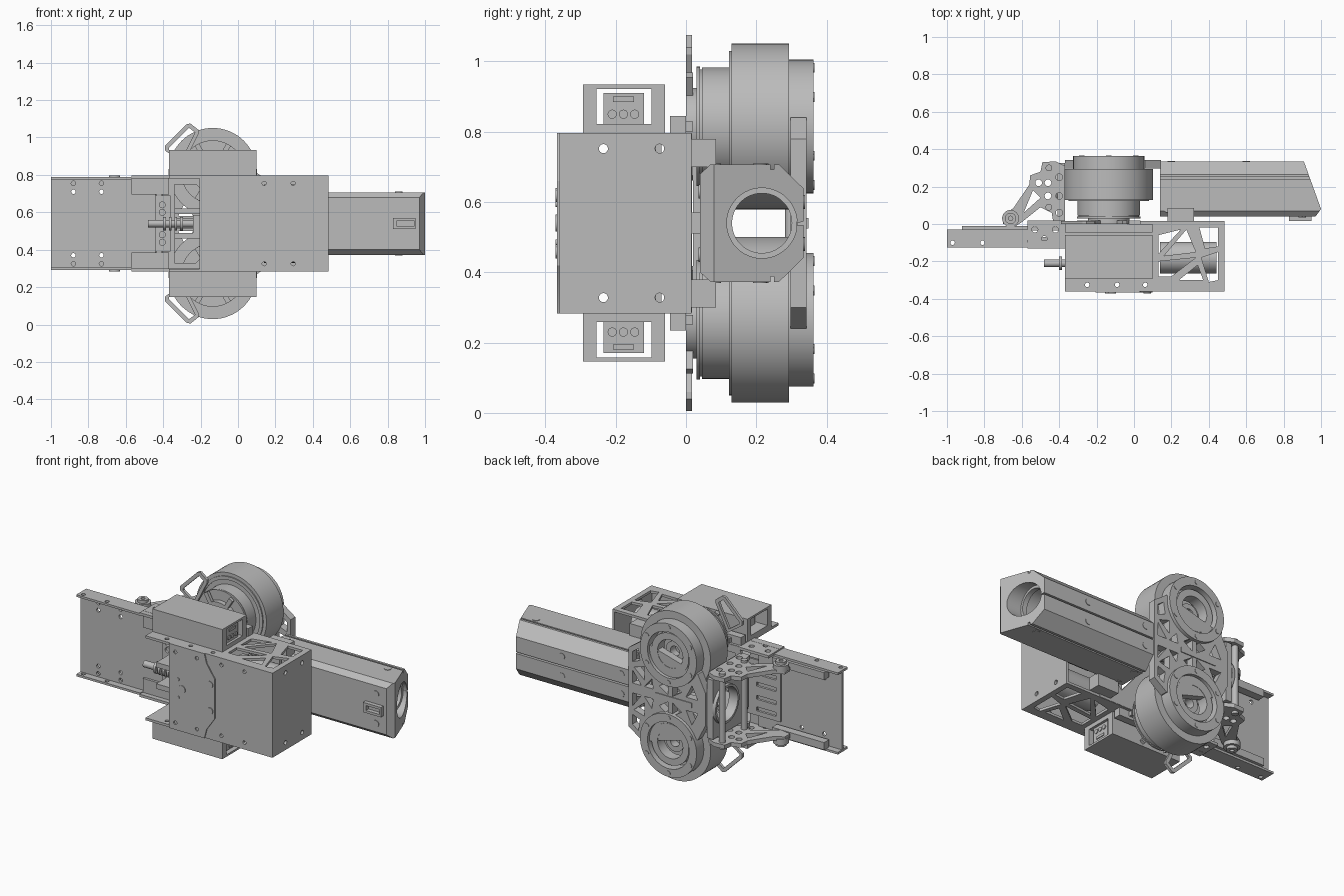
import bpy, bmesh, math
from mathutils import Matrix

default_cube = bpy.data.objects.get("Cube")
if default_cube:
    bpy.data.objects.remove(default_cube, do_unlink=True)

grey = bpy.data.materials.new("plain_grey")
grey.use_nodes = True
grey.diffuse_color = (0.5, 0.5, 0.5, 1)
grey.node_tree.nodes["Principled BSDF"].inputs["Base Color"].default_value = grey.diffuse_color

MID = 0.54          # height of the symmetry plane
WHEEL_X = -0.135    # flywheel axis
WHEEL_RISE = 0.275  # flywheel axis distance from the symmetry plane
BORE_Y = 0.216      # launch axis

AXES = {
    "x": Matrix(((0, 0, 1, 0), (1, 0, 0, 0), (0, 1, 0, 0), (0, 0, 0, 1))),
    "y": Matrix(((1, 0, 0, 0), (0, 0, -1, 0), (0, 1, 0, 0), (0, 0, 0, 1))),
    "z": Matrix.Identity(4),
}


def circle(u, v, radius, sides=48):
    steps = [2 * math.pi * i / sides for i in range(sides)]
    return [(u + radius * math.cos(a), v + radius * math.sin(a)) for a in steps]


def rect(left, right, low, high):
    return [(left, low), (right, low), (right, high), (left, high)]


def dots(radius, *centres):
    return [circle(u, v, radius, 16) for u, v in centres]


def mirrored(half):
    """Close a half outline given as (u, offset above the middle)."""
    return [(u, MID + d) for u, d in half] + [(u, MID - d) for u, d in reversed(half)]


def both(loops):
    """The loops plus their reflection in the symmetry plane."""
    return loops + [[(u, 2 * MID - v) for u, v in loop] for loop in loops]


def slab(name, axis, low, high, *loops):
    """Extrude outlines along an axis; inner loops become holes."""
    curve = bpy.data.curves.new(name, "CURVE")
    curve.dimensions = "2D"
    curve.fill_mode = "BOTH"
    curve.extrude = (high - low) / 2
    for loop in loops:
        spline = curve.splines.new("POLY")
        spline.points.add(len(loop) - 1)
        for point, (u, v) in zip(spline.points, loop):
            point.co = (u, v, 0, 1)
        spline.use_cyclic_u = True
    helper = bpy.data.objects.new(name + "_outline", curve)
    bpy.context.collection.objects.link(helper)
    graph = bpy.context.evaluated_depsgraph_get()
    mesh = bpy.data.meshes.new_from_object(helper.evaluated_get(graph))
    bpy.data.objects.remove(helper, do_unlink=True)
    shift = [(low + high) / 2 if a == axis else 0 for a in "xyz"]
    bm = bmesh.new()
    bm.from_mesh(mesh)
    bmesh.ops.transform(bm, matrix=Matrix.Translation(shift) @ AXES[axis], verts=bm.verts)
    bmesh.ops.remove_doubles(bm, verts=bm.verts, dist=0.0001)
    bmesh.ops.recalc_face_normals(bm, faces=bm.faces)
    bm.to_mesh(mesh)
    bm.free()
    mesh.materials.clear()
    mesh.materials.append(grey)
    part = bpy.data.objects.new(name, mesh)
    bpy.context.collection.objects.link(part)
    smooth(part)
    return part


def smooth(part):
    bpy.ops.object.select_all(action="DESELECT")
    part.select_set(True)
    bpy.context.view_layer.objects.active = part
    bpy.ops.object.shade_smooth_by_angle(angle=math.radians(25))


def pair(name, low, high, *loops):
    """Two horizontal slabs, above and below the symmetry plane."""
    slab("upper_" + name, "z", MID + low, MID + high, *loops)
    slab("lower_" + name, "z", MID - high, MID - low, *loops)


# Barrel: chamfered tube with seams, sheared to a raked muzzle with a cut lower lip
half = [(.315, .005), (.335, .005), (.335, .098), (.265, .167), (.25, .167), (.25, .152),
        (.24, .152), (.24, .167), (.07, .167), (.04, .14)]
barrel = slab("barrel", "x", 0.14, 0.99, mirrored(half), circle(BORE_Y, MID, 0.1))
bm = bmesh.new()
bm.from_mesh(barrel.data)
for vert in bm.verts:
    if vert.co.x > 0.5:
        vert.co.x = 1.0 - 0.36 * (vert.co.y - 0.08)
cut = bmesh.ops.bisect_plane(bm, geom=bm.verts[:] + bm.edges[:] + bm.faces[:],
                             plane_co=(1.0, 0.08, MID), plane_no=(0.8, -0.6, 0), clear_outer=True)
rim = [e for e in cut["geom_cut"] if isinstance(e, bmesh.types.BMEdge)]
bmesh.ops.holes_fill(bm, edges=rim, sides=0)
bmesh.ops.recalc_face_normals(bm, faces=bm.faces)
bm.to_mesh(barrel.data)
bm.free()
smooth(barrel)
slab("muzzle_collar", "x", 0.86, 0.89, circle(BORE_Y, MID, 0.102), circle(BORE_Y, MID, 0.085))
slab("barrel_front_tab", "y", 0.015, 0.045, rect(.83, .95, .51, .57), rect(.85, .94, .525, .555))
slab("barrel_front_screws", "y", 0.036, 0.042, *both(dots(0.02, (0.9, 0.63))))
slab("barrel_back_screws", "y", 0.333, 0.338, *both(dots(0.02, (0.2, 0.6), (0.6, 0.6))))
pair("barrel_screws", 0.165, 0.17, *dots(0.02, (.18, .215), (.18, .08), (.86, .21)))
pair("barrel_mount", 0.16, 0.24, rect(.18, .32, 0.01, 0.085))

# Flywheels with motors, caps, screws and wire loops
for side, label in ((1, "upper"), (-1, "lower")):
    z = MID + side * WHEEL_RISE

    def ring(name, low, high, outer, inner=None):
        loops = [circle(WHEEL_X, z, r, 64) for r in (outer, inner) if r]
        slab(label + "_" + name, "y", low, high, *loops)

    ring("motor_base", 0.0, 0.03, 0.11, 0.04)
    ring("motor_front_rim", 0.03, 0.04, 0.17)
    ring("motor_can", 0.04, 0.115, 0.162)
    ring("motor_back_rim", 0.045, 0.125, 0.168, 0.1)
    ring("wheel", 0.129, 0.293, 0.236, 0.115)
    ring("wheel_floor", 0.115, 0.25, 0.12)
    ring("wheel_front_lip", 0.122, 0.13, 0.215, 0.195)
    ring("cap", 0.29, 0.363, 0.19, 0.14)
    ring("bearing", 0.28, 0.345, 0.125, 0.085)
    ring("hub", 0.24, 0.3, 0.06, 0.03)
    screws = [(WHEEL_X + 0.167 * math.cos(a), z + 0.167 * math.sin(a))
              for a in [math.pi / 6 + i * math.pi / 3 for i in range(6)]]
    slab(label + "_cap_screws", "y", 0.35, 0.366, *dots(0.014, *screws))
    slab(label + "_motor_spokes", "y", 0.0, 0.02,
         *[[(WHEEL_X + r * math.cos(a + t), z + r * math.sin(a + t))
            for r, t in ((0.1, -.12), (0.17, -.08), (0.17, .08), (0.1, .12))]
           for a in [i * math.pi / 3 for i in range(6)]])
outer = [(-.29, .86), (-.39, .93), (-.39, .955), (-.275, 1.07), (-.255, 1.075), (-.21, 1.04), (-.21, 1.02)]
inner = [(-.3, .885), (-.37, .935), (-.37, .945), (-.262, 1.052), (-.23, 1.027)]
slab("wire_loops", "y", 0.0, 0.017, *both([outer, inner]))

# Back plate joining the wheels, with truss openings
truss = [[(-.32, .58), (-.24, .58), (-.28, .66)], [(-.21, .6), (-.15, .56), (-.15, .64)],
         [(-.12, .56), (-.06, .6), (-.12, .64)], [(-.02, .57), (.04, .57), (-.01, .63)],
         [(.06, .57), (.12, .57), (.12, .65)], [(.04, .61), (.11, .67), (.04, .69)],
         [(.07, .72), (.12, .7), (.12, .76), (.08, .79)]]
slab("back_plate", "y", 0.297, 0.343,
     mirrored([(-.37, .1), (-.32, .2), (.0, .29), (.06, .3), (.145, .24), (.145, .1)]), *both(truss))
slab("back_plate_bar", "y", 0.335, 0.348, rect(-.28, -.04, .525, .555))

# Backbone plate behind the housing
slab("backbone", "y", 0.0, 0.017,
     mirrored([(-.42, .1), (-.37, .255), (.25, .255), (.28, .2)]),
     *both([rect(-.34, -.17, .57, .75), [(.0, .58), (.2, .58), (.1, .7)]]))
slab("backbone_lips", "y", -0.045, 0.0, *both([rect(-.37, .1, .78, .845)]))

# Main housing: front cover, overlay, pierced sides and end wall
slab("front_cover", "y", -0.36, -0.345, rect(-.206, .484, .283, .797),
     *both(dots(0.011, (.14, .755), (.295, .755))))
overlay = mirrored([(-.206, .257), (.03, .257), (.045, .2), (.1, .12)])
slab("front_overlay", "y", -0.367, -0.36, overlay, *both(dots(0.011, (-.165, .755), (-.02, .755))))
slab("overlay_screws", "y", -0.372, -0.36,
     *both(dots(0.02, (.07, .62))), *dots(0.024, (-.12, MID)),
     *both(dots(0.009, (-.145, .595))))
openings = [[(.13, -.06), (.25, -.03), (.13, -.16)], [(.28, -.03), (.33, -.15), (.16, -.17)],
            [(.35, -.02), (.45, -.02), (.45, -.12), (.38, -.13)],
            [(.13, -.2), (.33, -.18), (.2, -.28), (.13, -.28)],
            [(.36, -.18), (.45, -.15), (.45, -.3), (.4, -.31)], [(.34, -.22), (.37, -.3), (.24, -.3)]]
side = [(-.37, -.36), (.1, -.36), (.48, -.345), (.48, .015), (-.37, .015)]
pair("housing_side", 0.242, 0.257, side, *openings,
     *dots(0.012, (-.25, -.325), (-.09, -.325), (.06, -.325)))
slab("end_wall", "x", 0.47, 0.484, rect(-.36, .015, .283, .797),
     *both(dots(0.013, (-.235, .752), (-.075, .752))))
slab("inner_motors", "x", 0.14, 0.44, *both([circle(-.18, .665, .085)]))

# Hollow side boxes with connectors
slab("side_boxes", "x", -0.37, 0.1,
     *both([rect(-.293, -.06, .797, .934), rect(-.255, -.098, .822, .922)]))
slab("connectors", "x", -0.3, 0.085, *both([rect(-.235, -.12, .815, .91)]))
pins = dots(0.013, (-.21, .85), (-.178, .85), (-.146, .85))
slab("connector_pins", "x", 0.08, 0.09, *both(pins + [rect(-.208, -.148, .885, .9)]))

# Rear tray with flanges, rails and slotted floor
slab("tray_floor", "y", -0.085, -0.07, rect(-1, -.44, .3, .782),
     *both(dots(0.012, (-.88, .755), (-.88, .71), (-.73, .755), (-.73, .71))))
pair("tray_flange", 0.235, 0.248, rect(-1, -.57, -.125, -.03),
     *dots(0.012, (-.97, -.1), (-.81, -.1)))
pair("tray_rail", 0.19, 0.235, rect(-.92, -.57, -.06, -.012))
slots = [rect(-.59, -.46, z - .012, z + .012) for z in (.43, .5, .58, .65)]
slab("slotted_plate", "y", -0.035, -0.02, rect(-.62, -.37, .39, .69), *slots)
pair("tray_bracket_lip", 0.24, 0.256, rect(-.57, -.37, -.13, .02),
     *dots(0.016, (-.53, -.03), (-.48, -.08), (-.42, -.03)))
slab("tray_bracket_faces", "y", -0.1, -0.085, *both([rect(-.57, -.37, .695, .797)]))
slab("link_plate", "y", -0.1, -0.085, rect(-.44, -.36, .39, .69),
     *both(dots(0.016, (-.405, .64), (-.405, .6))))

# Plunger shaft with collars, and its carrier
slab("plunger_shaft", "x", -0.48, -0.2, circle(-.21, MID, .02, 24))
for i in range(4):
    slab("plunger_collar", "x", -0.4 + 0.03 * i, -0.385 + 0.03 * i, circle(-.21, MID, .036, 24))
slab("plunger_carrier", "y", -0.3, -0.12, *both([rect(-.34, -.2, .59, .62)]), rect(-.24, -.2, .47, .585))

# Swing arms with rollers, posts and the ring guide
arm = [(-.7, .0), (-.7, .05), (-.645, .085), (-.56, .21), (-.555, .26), (-.5, .28), (-.49, .33),
       (-.42, .335), (-.37, .31), (-.37, .0), (-.43, .0), (-.44, .06), (-.5, .09), (-.6, .01), (-.63, -.01)]
pair("swing_arm", 0.19, 0.215, arm, [(-.59, .06), (-.5, .14), (-.54, .18)],
     *dots(0.018, (-.46, .15), (-.46, .22), (-.4, .06), (-.4, .15), (-.4, .25), (-.51, .22)))
pair("roller", 0.205, 0.24, circle(-.66, .03, .045))
pair("roller_cap", 0.235, 0.257, circle(-.66, .03, .03, 24), circle(-.66, .03, .012, 16))
pair("post", 0.0, 0.23, *dots(0.018, (-.455, .3), (-.455, .09)))
slab("ring_guide", "x", -0.41, -0.37, rect(.02, .325, .36, .72), circle(BORE_Y, MID, .1))
slab("guide_collar", "x", -0.43, -0.41, circle(BORE_Y, MID, .115), circle(BORE_Y, MID, .1))
